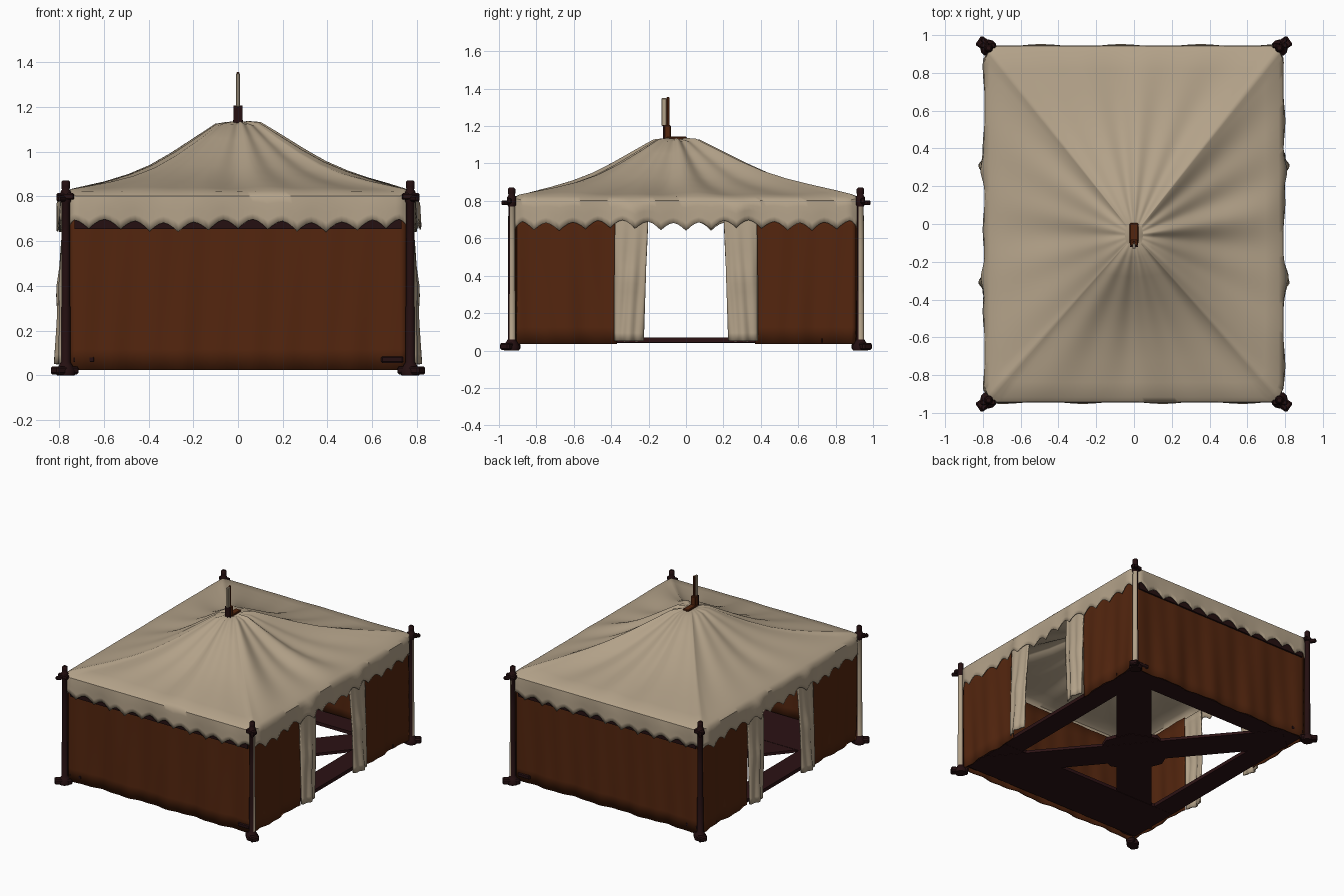
import bpy, bmesh, math
from mathutils import Matrix, Vector

cube = bpy.data.objects.get("Cube")
if cube:
    bpy.data.objects.remove(cube, do_unlink=True)


def material(name, rgb):
    m = bpy.data.materials.new(name)
    m.use_nodes = True
    m.diffuse_color = (*rgb, 1)
    bsdf = next(n for n in m.node_tree.nodes if n.type == 'BSDF_PRINCIPLED')
    bsdf.inputs["Base Color"].default_value = (*rgb, 1)
    bsdf.inputs["Roughness"].default_value = 0.9
    return m


CANVAS = material("pale canvas", (0.45, 0.36, 0.25))
RUST = material("rust cloth", (0.088, 0.019, 0.0045))
WOOD = material("dark wood", (0.018, 0.005, 0.0055))
FLOOR = material("maroon floor", (0.025, 0.006, 0.007))


def finish(bm, name, mats, smooth=True):
    me = bpy.data.meshes.new(name)
    bm.to_mesh(me)
    bm.free()
    for m in mats:
        me.materials.append(m)
    ob = bpy.data.objects.new(name, me)
    bpy.context.collection.objects.link(ob)
    if smooth:
        for o in bpy.context.selected_objects:
            o.select_set(False)
        ob.select_set(True)
        bpy.context.view_layer.objects.active = ob
        bpy.ops.object.shade_smooth_by_angle(angle=math.radians(45))
    return ob


def sheet(name, fn, nu, nv, mat, thick=0.008):
    """Cloth panel from a function of u and v, both 0 to 1."""
    bm = bmesh.new()
    rows = [[bm.verts.new(fn(i / nu, j / nv)) for i in range(nu + 1)] for j in range(nv + 1)]
    for a, b in zip(rows, rows[1:]):
        for i in range(nu):
            bm.faces.new((a[i], a[i + 1], b[i + 1], b[i]))
    ob = finish(bm, name, [mat])
    sol = ob.modifiers.new("thickness", 'SOLIDIFY')
    sol.thickness, sol.offset = thick, 0


def box(name, loc, size, mat, turn=0.0, bevel=0.0):
    bm = bmesh.new()
    bmesh.ops.create_cube(bm, size=1)
    bmesh.ops.transform(bm, matrix=Matrix.Translation(loc) @ Matrix.Rotation(turn, 4, 'Z')
                        @ Matrix.Diagonal((*size, 1)), verts=bm.verts)
    ob = finish(bm, name, [mat], False)
    if bevel:
        ob.modifiers.new("bevel", 'BEVEL').width = bevel


def turned(name, loc, profile, mats, sides=12, worn=None):
    """Closed lathe from (radius, height) pairs, with an optional worn pale side."""
    bm = bmesh.new()
    rings = [[bm.verts.new((loc[0] + r * math.cos(k * math.tau / sides),
                            loc[1] + r * math.sin(k * math.tau / sides), z))
              for k in range(sides)] for r, z in profile]
    for a, b in zip(rings, rings[1:]):
        for k in range(sides):
            n = (k + 1) % sides
            bm.faces.new((a[k], a[n], b[n], b[k]))
    bm.faces.new(rings[0][::-1])
    bm.faces.new(rings[-1])
    bm.normal_update()
    if worn:
        for f in bm.faces:
            z = f.calc_center_median().z
            f.material_index = int(f.normal.dot(Vector(worn)) > 0.4 and 0.08 < z < 0.76)
    finish(bm, name, mats)


# Roof canopy with scalloped valance, built as rings around the peak
HX, HY, TOOTH = 0.79, 0.943, 6
RINGS = [(0.06, 1.132), (0.13, 1.122), (0.25, 1.058), (0.38, 0.99), (0.5, 0.935), (0.62, 0.895),
         (0.75, 0.864), (0.88, 0.839), (0.97, 0.822), (1, 0.802)]


def perimeter():
    pts = []
    for a, b, teeth in (((-1, -1), (1, -1), 12), ((1, -1), (1, 1), 14),
                        ((1, 1), (-1, 1), 12), ((-1, 1), (-1, -1), 14)):
        n = teeth * TOOTH
        for i in range(n):
            s = i / n
            x, y = a[0] + (b[0] - a[0]) * s, a[1] + (b[1] - a[1]) * s
            corner = max(0, (min(abs(x), abs(y)) - 0.92) / 0.08)   # tuck in behind poles
            k = 1 - 0.028 * corner
            tooth = abs((i % TOOTH) / (TOOTH / 2) - 1) ** 1.6
            pts.append((x * HX * k, y * HY * k, tooth, corner))
    return pts


def canopy():
    bm = bmesh.new()
    pts = perimeter()
    rings = []
    for t, z in RINGS:
        ring = []
        for x, y, tooth, corner in pts:
            a = math.atan2(y / HY, x / HX)
            rnd = (1 - t) ** 2 * 0.6           # rounder near the peak
            sc = 1 - rnd + rnd / math.hypot(x / HX, y / HY)
            fold = (0.009 * math.sin(9 * a + 1) + 0.007 * math.sin(17 * a + 0.5)) * 4 * t * (1 - t)
            fold *= 1 + 0.4 * math.cos(a)
            ring.append(bm.verts.new((x * t * sc, y * t * sc - 0.06 * (1 - t), z + fold + 0.012 * corner * t)))
        rings.append(ring)
    for d in range(1, 5):                      # hanging valance
        ring = []
        for i, (x, y, tooth, corner) in enumerate(pts):
            low = 0.69 - 0.042 * tooth + 0.008 * math.sin(i * 0.21)
            z = 0.802 + (low - 0.802) * d / 4
            out = 0.01 * (1 - corner) * (0.4 + math.sin(i * 0.33) * d / 4)
            over_drape = 0.025 * math.exp(-((abs(y) - 0.28) / 0.06) ** 2) * (abs(x) > 0.75)
            ring.append(bm.verts.new((x * (1 + out + over_drape), y * (1 + out * 0.7), z)))
        rings.append(ring)
    for a, b in zip(rings, rings[1:]):
        for i in range(len(pts)):
            n = (i + 1) % len(pts)
            bm.faces.new((a[i], b[i], b[n], a[n]))
    bm.faces.new(rings[0])
    ob = finish(bm, "roof_canopy", [CANVAS])
    ob.modifiers.new("thickness", 'SOLIDIFY').thickness = 0.006


canopy()


# Cloth walls: full at front and back, split around the side doorways
def ripple(s, v):
    return (0.007 * math.sin(s * 17 + v * 1.5) + 0.004 * math.sin(s * 41 - v * 2)) * (0.3 + 0.7 * (1 - v))


for sy, end in ((-1, "front"), (1, "back")):
    sheet(end + "_wall", lambda u, v: ((u - 0.5) * 1.5, sy * (0.913 + ripple(u * 1.5, v)),
                                       0.025 + 0.735 * v), 60, 8, RUST)
    box(end + "_rail", (0, sy * 0.924, 0.685), (1.46, 0.012, 0.06), WOOD)

for sx, side in ((1, "left"), (-1, "right")):
    for sy, end in ((-1, "front"), (1, "back")):
        sheet(f"{side}_{end}_side_wall",
              lambda u, v: (sx * (0.763 + ripple(u * 0.6 + sy, v)), sy * (0.37 + 0.535 * u),
                            0.035 + 0.725 * v), 28, 8, RUST)

        # Pale door drape, gathered part way down and tucked under the valance
        def drape(u, v):
            gather = math.exp(-((v - 0.48) / 0.1) ** 2)
            bulge = math.sin(math.pi * u) * (0.01 + 0.02 * (1 - v) ** 3 + 0.01 * gather)
            fold = 0.006 * math.sin(u * 15 + v * 3)
            inner = 0.2 + 0.03 * (1 - v)
            return (sx * (0.768 + 0.014 * (1 - v ** 4) + (bulge + fold) * (1 - v ** 3)),
                    sy * (inner + (0.38 - inner) * u), 0.05 + 0.7 * v)
        sheet(f"{side}_{end}_drape", drape, 16, 16, CANVAS, 0.012)

        # Corner pole with foot, knob and lashing pegs
        px, py = sx * 0.77, sy * 0.932
        name = f"{side}_{end}_"
        turned(name + "pole", (px, py),
               [(0.04, 0.0), (0.045, 0.02), (0.03, 0.045), (0.021, 0.06), (0.021, 0.3), (0.019, 0.32),
                (0.019, 0.55), (0.018, 0.77), (0.024, 0.78), (0.024, 0.82), (0.017, 0.83),
                (0.02, 0.845), (0.019, 0.865), (0.012, 0.872)],
               [WOOD, CANVAS], worn=(sx * 0.87, 0.5, 0) if sx > 0 or sy < 0 else None)
        box(name + "foot", (sx * 0.775, sy * 0.94, 0.022), (0.12, 0.06, 0.036), WOOD, sx * sy * 0.6, 0.008)
        box(name + "peg", (sx * 0.78, sy * 0.95, 0.79), (0.085, 0.024, 0.026), WOOD, sx * sy * 0.9, 0.006)
        box(name + "cross_peg", (sx * 0.772, sy * 0.945, 0.8), (0.08, 0.026, 0.03), WOOD, 0, 0.006)
        box(name + "corner_block", (sx * 0.69, sy * 0.9, 0.07), (0.1, 0.045, 0.03), WOOD, 0, 0.006)

    # Floor border along each doorway side
    box(side + "_floor_border", (sx * 0.67, 0, 0.056), (0.16, 1.76, 0.026), FLOOR)
    box(side + "_floor_diagonal", (0, 0, 0.052 + sx * 0.002), (2.1, 0.24, 0.02), FLOOR,
        sx * math.atan2(0.92, 0.77))

# Front and back floor borders and centre plate
box("front_floor_border", (0, -0.685, 0.054), (1.49, 0.4, 0.024), FLOOR)
box("back_floor_border", (0, 0.81, 0.054), (1.49, 0.16, 0.024), FLOOR)
turned("floor_centre", (0, 0), [(0.25, 0.041), (0.25, 0.066)], [FLOOR], 8)

# Roof mast with saddle plate, dark front plate and pale blade
box("mast_saddle", (0, -0.05, 1.135), (0.045, 0.11, 0.016), RUST, 0, 0.004)
box("mast_base", (0, -0.098, 1.165), (0.04, 0.034, 0.08), RUST, 0, 0.004)
box("mast_base_plate", (0, -0.118, 1.165), (0.042, 0.008, 0.082), WOOD)
box("mast_post", (0, -0.096, 1.275), (0.014, 0.014, 0.16), RUST, 0, 0.003)
box("mast_blade", (0, -0.117, 1.275), (0.018, 0.028, 0.15), CANVAS, 0, 0.004)
